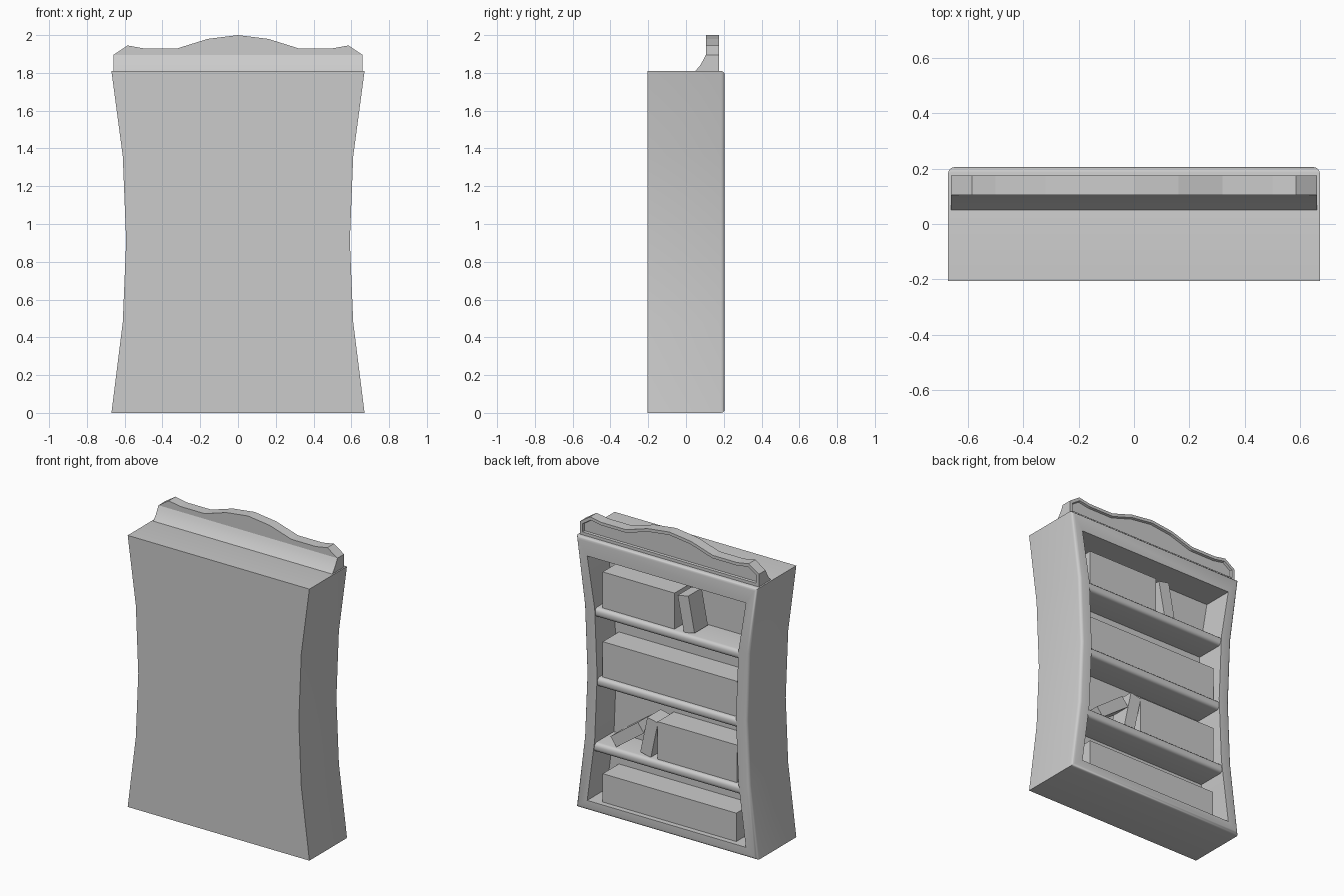
import bpy, bmesh
from math import radians
from mathutils import Matrix

cube = bpy.data.objects.get("Cube")
if cube:
    bpy.data.objects.remove(cube, do_unlink=True)

grey = bpy.data.materials.new("plain_grey")
grey.use_nodes = True
grey.diffuse_color = (0.6, 0.6, 0.6, 1)
grey.node_tree.nodes["Principled BSDF"].inputs["Base Color"].default_value = (0.6, 0.6, 0.6, 1)


def finish(name, bm, smooth=False):
    bmesh.ops.recalc_face_normals(bm, faces=bm.faces)
    mesh = bpy.data.meshes.new(name)
    bm.to_mesh(mesh)
    bm.free()
    mesh.materials.append(grey)
    obj = bpy.data.objects.new(name, mesh)
    bpy.context.collection.objects.link(obj)
    if smooth:
        bpy.ops.object.select_all(action='DESELECT')
        obj.select_set(True)
        bpy.context.view_layer.objects.active = obj
        bpy.ops.object.shade_smooth_by_angle(angle=radians(40))
    return obj


def box(name, x, y, z, tilt=0, round_front=0):
    """Box between (low, high) limits, tilted about its own centre in the xz plane."""
    bm = bmesh.new()
    size = [b - a for a, b in (x, y, z)]
    mid = [(a + b) / 2 for a, b in (x, y, z)]
    bmesh.ops.create_cube(bm, size=1)
    bmesh.ops.transform(bm, verts=bm.verts, matrix=Matrix.Translation(mid)
                        @ Matrix.Rotation(radians(tilt), 4, 'Y')
                        @ Matrix.Diagonal((*size, 1)))
    if round_front:
        edges = [e for e in bm.edges if all(v.co.y > y[1] - 0.001 for v in e.verts)
                 and abs(e.verts[0].co.z - e.verts[1].co.z) < 0.001]
        bmesh.ops.bevel(bm, geom=edges, offset=round_front, segments=3, profile=0.5, affect='EDGES')
    return finish(name, bm, bool(round_front))


def mirrored(side):
    """Closed outline from (half width, z) points listed bottom to top."""
    return side + [(-x, z) for x, z in reversed(side)]


def ring(bm, outline, y):
    return [bm.verts.new((x, y, z)) for x, z in outline]


def bridge(bm, a, b):
    n = len(a)
    return [bm.faces.new((a[i], a[(i + 1) % n], b[(i + 1) % n], b[i])) for i in range(n)]


# Waisted cabinet: solid panel on one side, open recess on the other
outer = mirrored([(0.67, 0), (0.61, 0.48), (0.592, 0.91), (0.61, 1.36), (0.67, 1.81)])
inner = mirrored([(0.585, 0.066), (0.53, 0.48), (0.512, 0.91), (0.53, 1.36), (0.585, 1.695)])
bm = bmesh.new()
panel, rim = ring(bm, outer, -0.205), ring(bm, outer, 0.205)
mouth, recess = ring(bm, inner, 0.205), ring(bm, inner, 0)
bm.faces.new(panel)
bridge(bm, panel, rim)
bridge(bm, rim, mouth)
bridge(bm, mouth, recess)
bm.faces.new(recess)
rims = set(rim)
edges = [e for e in bm.edges if set(e.verts) <= rims]
bmesh.ops.bevel(bm, geom=edges, offset=0.02, segments=3, profile=0.5, affect='EDGES')
finish("cabinet", bm, True)

# Shelves with rounded lips
for i, top in enumerate((0.46, 0.90, 1.36)):
    box(f"shelf_{i + 1}", (-0.55, 0.55), (-0.02, 0.2), (top - 0.06, top), round_front=0.022)

# Rows of books as solid blocks
for name, x, z in (("bottom_books", (-0.49, 0.495), (0.06, 0.255)),
                   ("lower_books", (-0.495, 0.09), (0.45, 0.71)),
                   ("upper_books", (-0.495, 0.495), (0.89, 1.135)),
                   ("top_books", (-0.035, 0.495), (1.35, 1.60))):
    box(name, x, (-0.01, 0.17), z)

# Loose leaning books
box("top_leaning_book", (-0.16, -0.08), (0.03, 0.17), (1.362, 1.602), tilt=11)
box("lower_leaning_book", (0.113, 0.193), (0.03, 0.17), (0.463, 0.713), tilt=-12)
box("lower_slanted_book", (0.19, 0.44), (0.03, 0.17), (0.525, 0.6), tilt=36)

# Crown board with a wavy top and a recessed panel
half = [(0.66, 1.81), (0.66, 1.895), (0.585, 1.945), (0.5, 1.93), (0.32, 1.93), (0.16, 1.98)]
crown = half + [(0, 2.0)] + [(-x, z) for x, z in reversed(half)]
bm = bmesh.new()
a, b = ring(bm, crown, 0.105), ring(bm, crown, 0.175)
bm.faces.new(a)
bridge(bm, a, b)
face = bm.faces.new(b)
bmesh.ops.recalc_face_normals(bm, faces=bm.faces)
bmesh.ops.inset_region(bm, faces=[face], thickness=0.02, use_even_offset=True)
bmesh.ops.inset_region(bm, faces=[face], thickness=0.004, depth=-0.015)
finish("crown_board", bm)

# Flared foot along the crown
flare = [(0.05, 1.81), (0.075, 1.84), (0.095, 1.875), (0.105, 1.91), (0.11, 1.895), (0.11, 1.81)]
bm = bmesh.new()
a, b = ([bm.verts.new((x, y, min(z, 1.895))) for y, z in flare] for x in (-0.66, 0.66))
bm.faces.new(a)
bm.faces.new(b)
bridge(bm, a, b)
finish("crown_flare", bm, True)
